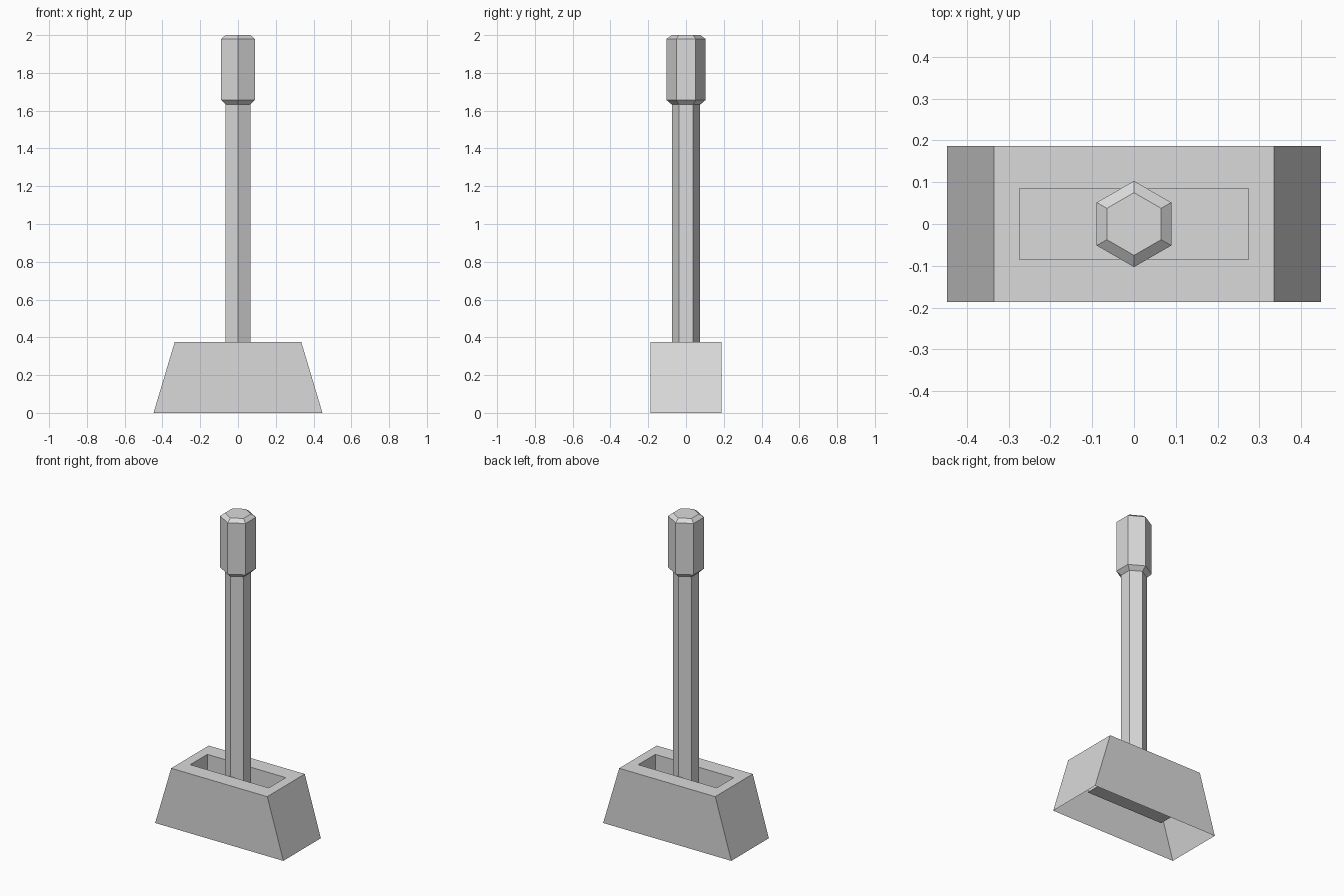
import bpy
import bmesh
from math import cos, sin, tau

cube = bpy.data.objects.get("Cube")
if cube:
    bpy.data.objects.remove(cube, do_unlink=True)

# One plain grey for everything
GREY = (0.7, 0.7, 0.7, 1.0)
grey = bpy.data.materials.new("light grey")
grey.use_nodes = True
grey.diffuse_color = GREY
grey.node_tree.nodes["Principled BSDF"].inputs["Base Color"].default_value = GREY


def add_object(name, bm):
    mesh = bpy.data.meshes.new(name)
    bm.to_mesh(mesh)
    bm.free()
    mesh.materials.append(grey)
    obj = bpy.data.objects.new(name, mesh)
    bpy.context.collection.objects.link(obj)
    return obj


def skin(name, loops, cap_start, cap_end):
    """Join successive loops of points with quads, closing the ends on request."""
    bm = bmesh.new()
    rings = [[bm.verts.new(p) for p in loop] for loop in loops]
    for low, high in zip(rings, rings[1:]):
        n = len(low)
        for i in range(n):
            j = (i + 1) % n
            bm.faces.new((low[i], low[j], high[j], high[i]))
    if cap_start:
        bm.faces.new(rings[0][::-1])
    if cap_end:
        bm.faces.new(rings[-1])
    return add_object(name, bm)


def rectangle(x, y, z):
    return [(-x, -y, z), (x, -y, z), (x, y, z), (-x, y, z)]


def hexagon(r, z):
    return [(r * sin(-tau * i / 6), r * cos(tau * i / 6), z) for i in range(6)]


FLOOR = 0.14
SHAFT_R, GRIP_R = 0.075, 0.103

# Tapered housing, open below: outer walls, top rim, then a floored slot
skin("housing", [
    rectangle(0.447, 0.187, 0),
    rectangle(0.335, 0.187, 0.375),
    rectangle(0.274, 0.085, 0.375),
    rectangle(0.274, 0.085, FLOOR),
], False, True)

# Six-sided lever shaft rising from the slot floor
skin("lever_shaft", [hexagon(SHAFT_R, FLOOR), hexagon(SHAFT_R, 1.632)], False, False)

# Six-sided grip with chamfered ends
skin("lever_grip", [
    hexagon(SHAFT_R, 1.632),
    hexagon(GRIP_R, 1.656),
    hexagon(GRIP_R, 1.98),
    hexagon(SHAFT_R, 2.0),
], True, True)
